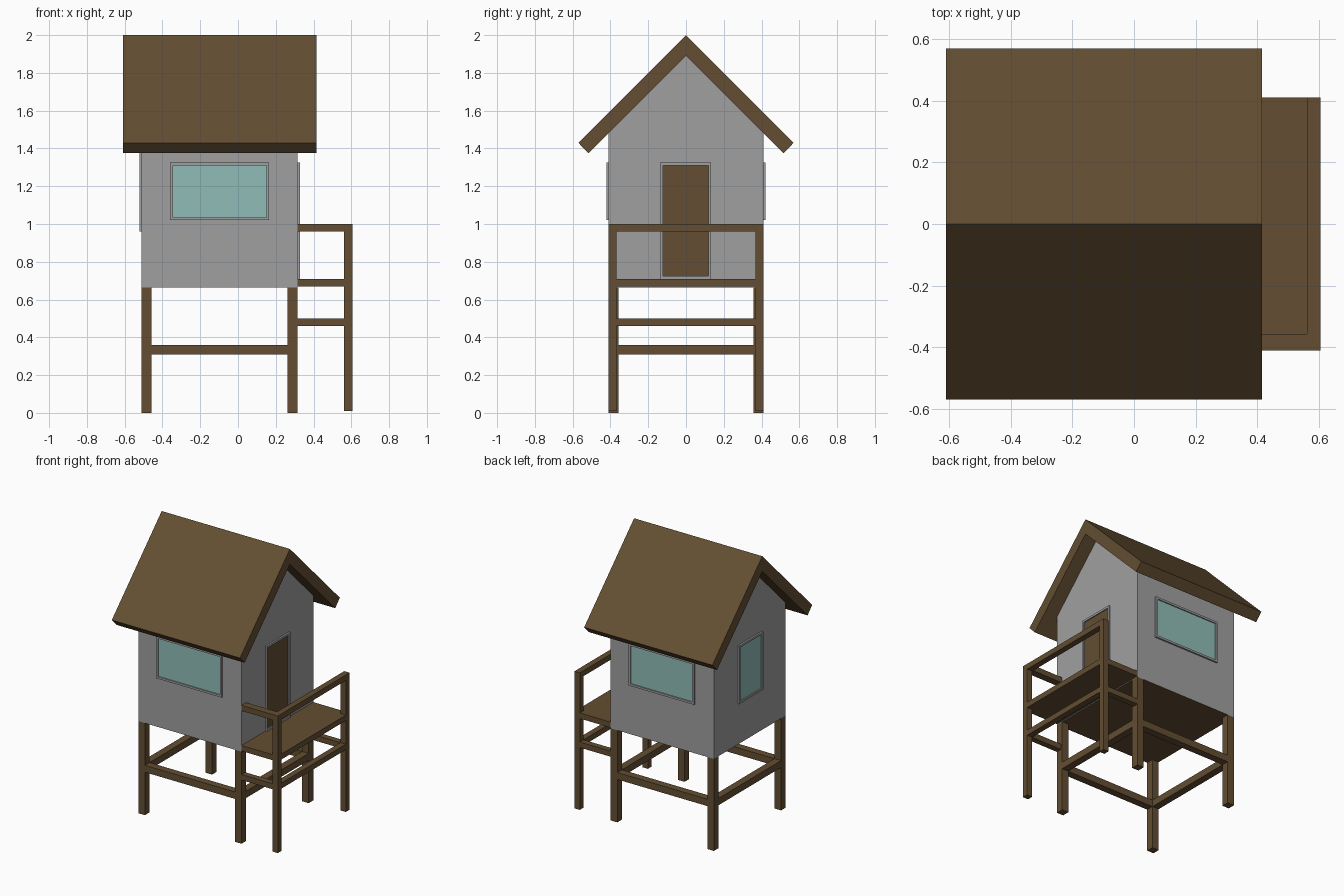
import bpy
import bmesh

default = bpy.data.objects.get("Cube")
if default:
    bpy.data.objects.remove(default, do_unlink=True)


def material(name, rgb):
    m = bpy.data.materials.new(name)
    m.use_nodes = True
    m.diffuse_color = (*rgb, 1)
    m.node_tree.nodes["Principled BSDF"].inputs["Base Color"].default_value = (*rgb, 1)
    return m


WOOD = material("brown wood", (0.125, 0.076, 0.032))
WALL = material("grey wall", (0.35, 0.35, 0.35))
GLASS = material("teal glass", (0.28, 0.51, 0.48))


def finish(name, bm, *mats):
    bmesh.ops.recalc_face_normals(bm, faces=bm.faces)
    mesh = bpy.data.meshes.new(name)
    bm.to_mesh(mesh)
    bm.free()
    for m in mats:
        mesh.materials.append(m)
    obj = bpy.data.objects.new(name, mesh)
    bpy.context.collection.objects.link(obj)
    return obj


def box(name, xs, ys, zs, mat):
    """Box spanning the given ranges."""
    bm = bmesh.new()
    bmesh.ops.create_cube(bm, size=1)
    for v in bm.verts:
        for i, (lo, hi) in enumerate((xs, ys, zs)):
            v.co[i] = lo if v.co[i] < 0 else hi
    return finish(name, bm, mat)


def prism(name, profile, x0, x1, *mats):
    """Extrude a (y, z) outline along x."""
    bm = bmesh.new()
    face = bm.faces.new([bm.verts.new((x0, y, z)) for y, z in profile])
    new = bmesh.ops.extrude_face_region(bm, geom=[face])["geom"]
    verts = [g for g in new if isinstance(g, bmesh.types.BMVert)]
    bmesh.ops.translate(bm, verts=verts, vec=(x1 - x0, 0, 0))
    return finish(name, bm, *mats)


def framed_panel(name, axis, sign, wall, span, zs, mat, rim=0.015, depth=0.012):
    """Four-sided trim with a thin panel inside it, on the wall facing sign along axis."""
    def part(label, along, up, thick, m):
        out = sorted((wall, wall + sign * thick))
        xs, ys = (out, along) if axis == "x" else (along, out)
        box(name + label, xs, ys, up, m)

    (a, b), (lo, hi) = span, zs
    part("_trim_start", (a, a + rim), zs, depth, WALL)
    part("_trim_end", (b - rim, b), zs, depth, WALL)
    part("_trim_bottom", (a + rim, b - rim), (lo, lo + rim), depth, WALL)
    part("_trim_top", (a + rim, b - rim), (hi - rim, hi), depth, WALL)
    part("_panel", (a + rim, b - rim), (lo + rim, hi - rim), 0.004, mat)


BACK, FRONT, SIDE, FLOOR = -0.51, 0.315, 0.41, 0.665

# Cabin with gable ends; underside is wood
cabin = prism("cabin", [(-SIDE, FLOOR), (SIDE, FLOOR), (SIDE, 1.48), (0, 1.89), (-SIDE, 1.48)],
              BACK, FRONT, WALL, WOOD)
for p in cabin.data.polygons:
    p.material_index = 1 if p.normal.z < -0.9 else 0

# Pitched roof slab
prism("roof", [(0, 2), (0.57, 1.43), (0.517, 1.375), (0, 1.89), (-0.517, 1.375), (-0.57, 1.43)],
      -0.61, 0.415, WOOD)

# Windows and door
for side, sign in (("right", -1), ("left", 1)):
    framed_panel(side + "_window", "y", sign, sign * SIDE, (-0.36, 0.165), (1.02, 1.325), GLASS)
framed_panel("end_window", "x", -1, BACK, (-0.137, 0.137), (0.96, 1.38), GLASS)
framed_panel("door", "x", 1, FRONT, (-0.138, 0.133), (0.71, 1.325), WOOD)

# Stilts and their braces
T = 0.053
LEG_BRACE = (0.31, 0.36)
for side, s in (("right", -1), ("left", 1)):
    ys = sorted((s * SIDE, s * (SIDE - T)))
    box(side + "_back_leg", (BACK, BACK + T), ys, (0, FLOOR), WOOD)
    box(side + "_front_leg", (FRONT - T, FRONT), ys, (0, FLOOR), WOOD)
    box(side + "_leg_brace", (BACK + T, FRONT - T), ys, LEG_BRACE, WOOD)
for end, x in (("back", BACK), ("front", FRONT - T)):
    box(end + "_leg_brace", (x, x + T), (T - SIDE, SIDE - T), LEG_BRACE, WOOD)

# Balcony: deck, posts, braces and rails, open on one side
P, EDGE = 0.043, 0.605
box("deck", (FRONT, EDGE), (-SIDE, SIDE), (0.67, 0.71), WOOD)
for side, s in (("right", -1), ("left", 1)):
    ys = sorted((s * SIDE, s * (SIDE - P)))
    box(side + "_balcony_post", (EDGE - P, EDGE), ys, (0.01, 0.96), WOOD)
    box(side + "_balcony_brace", (FRONT, EDGE - P), ys, (0.46, 0.5), WOOD)
box("balcony_front_brace", (EDGE - P, EDGE), (P - SIDE, SIDE - P), (0.46, 0.5), WOOD)
box("balcony_front_rail", (EDGE - P, EDGE), (-SIDE, SIDE), (0.96, 1.0), WOOD)
box("balcony_side_rail", (FRONT, EDGE - P), (-SIDE, -SIDE + T), (0.96, 1.0), WOOD)
